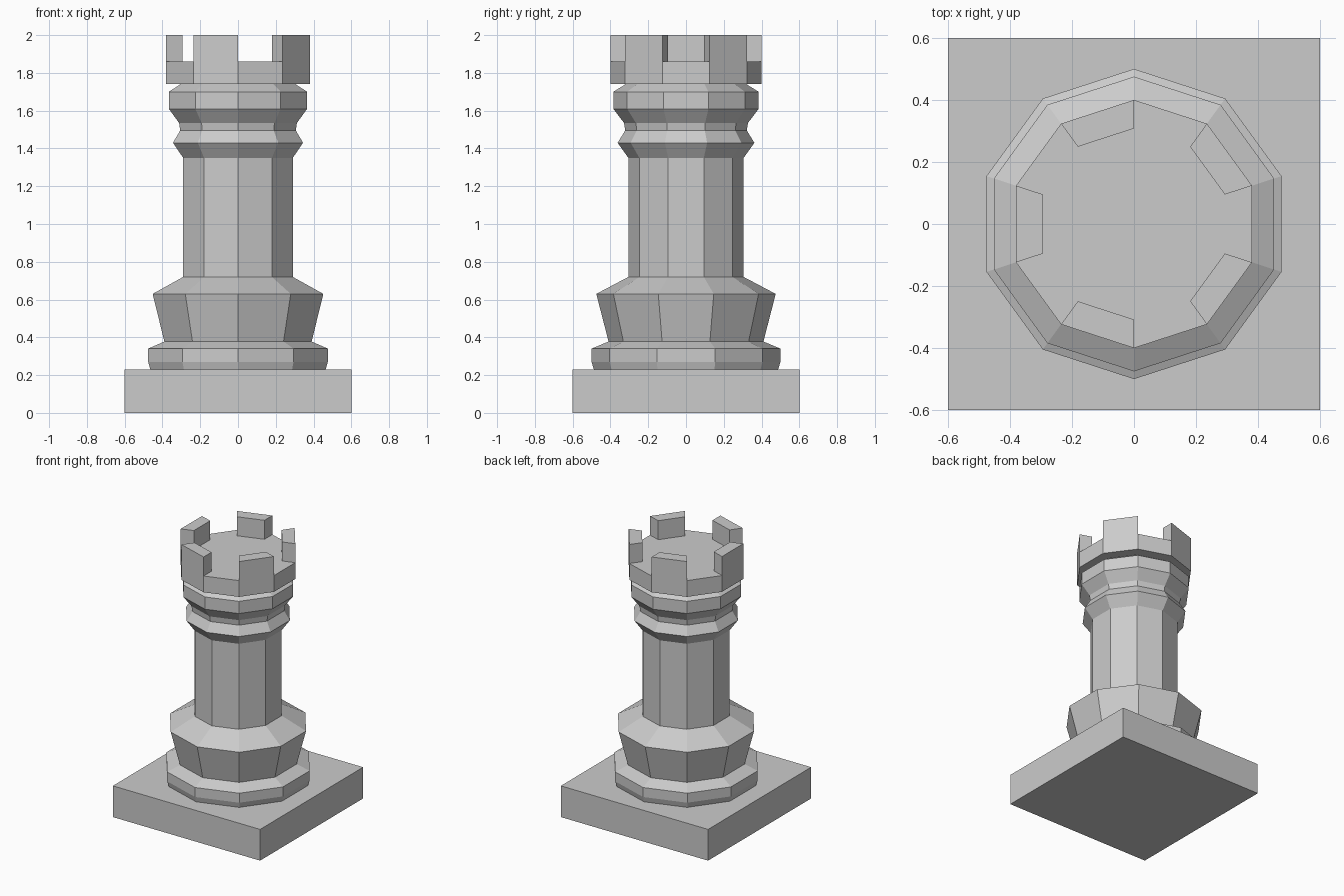
import bpy, bmesh
from math import sin, cos, radians
from mathutils import Vector

if "Cube" in bpy.data.objects:
    bpy.data.objects.remove(bpy.data.objects["Cube"])

SIDES = 10


def ring(bm, radius, z):
    """Decagon of vertices with a corner on the y axis."""
    return [bm.verts.new((radius * cos(radians(90 + 36 * i)),
                          radius * sin(radians(90 + 36 * i)), z)) for i in range(SIDES)]


def bridge(bm, a, b):
    return [bm.faces.new((a[i], a[(i + 1) % SIDES], b[(i + 1) % SIDES], b[i]))
            for i in range(SIDES)]


def finish(bm, name):
    bmesh.ops.recalc_face_normals(bm, faces=bm.faces)
    mesh = bpy.data.meshes.new(name)
    bm.to_mesh(mesh)
    bm.free()
    obj = bpy.data.objects.new(name, mesh)
    bpy.context.collection.objects.link(obj)
    return obj


def lathe(name, profile):
    """Closed ten-sided solid from (radius, z) points."""
    bm = bmesh.new()
    rings = [ring(bm, r, z) for r, z in profile]
    for a, b in zip(rings, rings[1:]):
        bridge(bm, a, b)
    bm.faces.new(rings[0])
    bm.faces.new(rings[-1])
    return finish(bm, name)


# Square plinth
bm = bmesh.new()
bmesh.ops.create_cube(bm, size=1)
bmesh.ops.scale(bm, vec=(1.2, 1.2, 0.23), verts=bm.verts)
bmesh.ops.translate(bm, vec=(0, 0, 0.115), verts=bm.verts)
finish(bm, "plinth")

# Turned body: foot ring, flared base, shaft, collars
lathe("body", [(0.488, 0.23), (0.50, 0.27), (0.50, 0.34), (0.41, 0.378),
               (0.475, 0.63), (0.305, 0.72), (0.305, 1.35), (0.362, 1.43),
               (0.322, 1.495), (0.328, 1.535), (0.385, 1.61), (0.385, 1.70),
               (0.32, 1.74)])

# Crown: floor slab with every second rim face raised into a battlement
bm = bmesh.new()
bottom = ring(bm, 0.40, 1.74)
outer = ring(bm, 0.40, 1.86)
inner = ring(bm, 0.308, 1.86)
bm.faces.new(bottom)
bridge(bm, bottom, outer)
rim = bridge(bm, outer, inner)
bm.faces.new(inner)
bmesh.ops.recalc_face_normals(bm, faces=bm.faces)
raised = bmesh.ops.extrude_discrete_faces(bm, faces=rim[::2])["faces"]
bmesh.ops.translate(bm, vec=Vector((0, 0, 0.14)),
                    verts=list({v for f in raised for v in f.verts}))
bmesh.ops.remove_doubles(bm, verts=bm.verts, dist=0.0001)
finish(bm, "crown")
